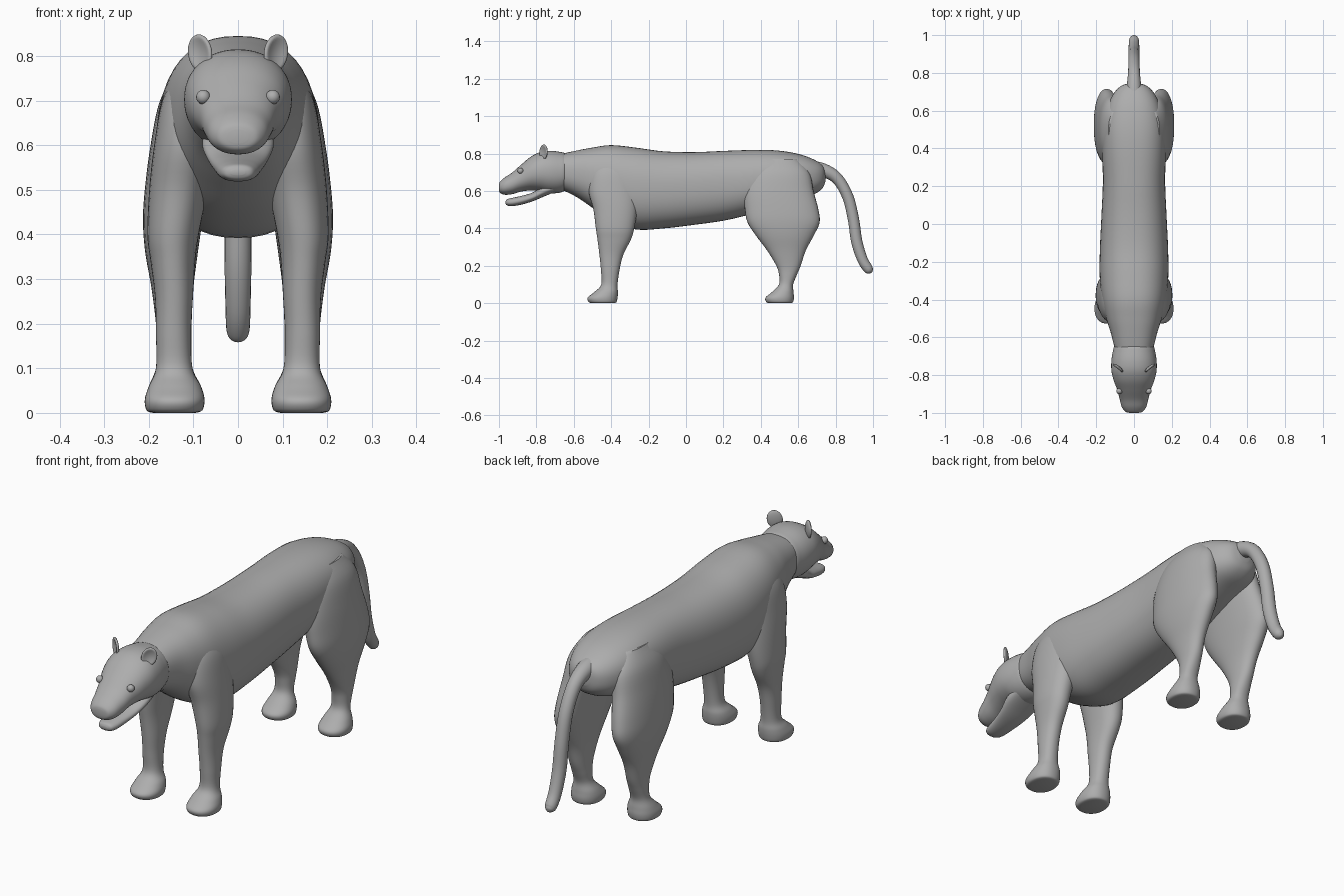
import bpy, bmesh, math
from mathutils import Vector, Matrix

fur = bpy.data.materials.new("grey_fur")
fur.diffuse_color = (0.42, 0.42, 0.42, 1)


def finish(name, bm, mirror=False):
    """Turn a bmesh into a smooth object, optionally mirrored across x."""
    bmesh.ops.recalc_face_normals(bm, faces=bm.faces)
    me = bpy.data.meshes.new(name)
    bm.to_mesh(me)
    bm.free()
    me.materials.append(fur)
    ob = bpy.data.objects.new(name, me)
    bpy.context.collection.objects.link(ob)
    if mirror:
        ob.modifiers.new("mirror", 'MIRROR').use_mirror_merge = False
    bpy.ops.object.select_all(action='DESELECT')
    ob.select_set(True)
    bpy.context.view_layer.objects.active = ob
    bpy.ops.object.shade_smooth_by_angle(angle=math.radians(50))
    return ob


def resample(pts, n=5):
    """Smooth curve through all stations."""
    p = [Vector(q) for q in pts]
    out = []
    for i in range(len(p) - 1):
        a, b, c, d = p[max(i - 1, 0)], p[i], p[i + 1], p[min(i + 2, len(p) - 1)]
        for k in range(n):
            t = k / n
            out.append(b + 0.5 * t * ((c - a) + t * ((2 * a - 5 * b + 4 * c - d)
                       + t * (3 * (b - c) + d - a))))
    return out + [p[-1]]


def oval(n=40, power=2.0):
    """Unit superellipse."""
    def f(v):
        return math.copysign(abs(v) ** (2 / power), v)
    return [(f(math.cos(a)), f(math.sin(a)))
            for a in (2 * math.pi * i / n for i in range(n))]


def skin(rings):
    """Bridge consecutive rings and cap both ends."""
    bm = bmesh.new()
    vs = [[bm.verts.new(c) for c in r] for r in rings]
    n = len(vs[0])
    for a, b in zip(vs, vs[1:]):
        for i in range(n):
            j = (i + 1) % n
            bm.faces.new((a[i], a[j], b[j], b[i]))
    bm.faces.new(vs[0])
    bm.faces.new(vs[-1])
    return bm


def loft_y(name, stations, power):
    """Stations along y: (y, bottom, top, half width)."""
    rings = [[(w * u, y, (lo + hi) / 2 + (hi - lo) / 2 * v) for u, v in oval(48, power)]
             for y, lo, hi, w in resample(stations)]
    return finish(name, skin(rings))


def loft_leg(name, stations):
    """Stations along z: (z, front y, back y, inner x, outer x)."""
    rings = [[((x0 + x1) / 2 + (x1 - x0) / 2 * u, (y0 + y1) / 2 + (y1 - y0) / 2 * v, z)
              for u, v in oval(36, 2.2)]
             for z, y0, y1, x0, x1 in resample(stations)]
    return finish(name, skin(rings), mirror=True)


# Torso with neck and rump
loft_y("body", [
    (-0.72, 0.63, 0.785, 0.085), (-0.66, 0.605, 0.80, 0.102), (-0.58, 0.565, 0.817, 0.122),
    (-0.50, 0.51, 0.832, 0.147), (-0.40, 0.445, 0.845, 0.17), (-0.27, 0.395, 0.832, 0.182),
    (-0.12, 0.40, 0.812, 0.18), (0.05, 0.42, 0.808, 0.172), (0.22, 0.445, 0.815, 0.165),
    (0.40, 0.49, 0.82, 0.168), (0.52, 0.525, 0.813, 0.163), (0.62, 0.56, 0.793, 0.14),
    (0.69, 0.585, 0.765, 0.108), (0.73, 0.615, 0.738, 0.07), (0.745, 0.65, 0.71, 0.028)], 2.35)

# Skull and muzzle
loft_y("head", [
    (-1.0, 0.605, 0.635, 0.022), (-0.994, 0.59, 0.65, 0.045), (-0.97, 0.58, 0.672, 0.064),
    (-0.93, 0.583, 0.698, 0.075), (-0.88, 0.597, 0.742, 0.088), (-0.83, 0.603, 0.783, 0.107),
    (-0.78, 0.598, 0.808, 0.119), (-0.73, 0.588, 0.815, 0.12), (-0.68, 0.59, 0.810, 0.113),
    (-0.645, 0.605, 0.80, 0.102), (-0.635, 0.64, 0.77, 0.07)], 2.15)

# Open lower jaw
loft_y("lower_jaw", [
    (-0.965, 0.533, 0.545, 0.015), (-0.957, 0.523, 0.556, 0.033), (-0.93, 0.519, 0.563, 0.044),
    (-0.88, 0.527, 0.574, 0.053), (-0.82, 0.545, 0.592, 0.066), (-0.76, 0.57, 0.63, 0.08),
    (-0.70, 0.595, 0.65, 0.075)], 2.3)

# Front legs from shoulder to paw
loft_leg("front_leg", [
    (0.0, -0.50, -0.385, 0.095, 0.19), (0.006, -0.52, -0.372, 0.08, 0.205),
    (0.03, -0.526, -0.366, 0.075, 0.209), (0.06, -0.49, -0.364, 0.083, 0.20),
    (0.10, -0.453, -0.366, 0.102, 0.184), (0.18, -0.455, -0.355, 0.105, 0.184),
    (0.26, -0.463, -0.335, 0.101, 0.186), (0.34, -0.473, -0.295, 0.096, 0.196),
    (0.40, -0.482, -0.277, 0.088, 0.203), (0.50, -0.495, -0.26, 0.068, 0.199),
    (0.60, -0.52, -0.255, 0.05, 0.188), (0.70, -0.51, -0.27, 0.04, 0.17),
    (0.77, -0.47, -0.31, 0.04, 0.135)])

# Hind legs with broad thighs
loft_leg("hind_leg", [
    (0.0, 0.45, 0.56, 0.095, 0.19), (0.006, 0.43, 0.572, 0.08, 0.205),
    (0.03, 0.425, 0.577, 0.075, 0.209), (0.06, 0.46, 0.575, 0.083, 0.20),
    (0.10, 0.497, 0.573, 0.102, 0.184), (0.15, 0.498, 0.592, 0.104, 0.182),
    (0.20, 0.483, 0.613, 0.104, 0.184), (0.28, 0.435, 0.64, 0.10, 0.194),
    (0.36, 0.375, 0.682, 0.09, 0.208), (0.43, 0.33, 0.714, 0.08, 0.213),
    (0.50, 0.315, 0.708, 0.07, 0.209), (0.60, 0.31, 0.682, 0.055, 0.196),
    (0.70, 0.34, 0.66, 0.04, 0.175), (0.77, 0.40, 0.60, 0.04, 0.135)])

# Drooping tail: (y, z, radius)
path = resample([(0.66, 0.72, 0.045), (0.74, 0.708, 0.037), (0.81, 0.665, 0.031),
                 (0.865, 0.57, 0.03), (0.895, 0.45, 0.03), (0.913, 0.33, 0.03),
                 (0.943, 0.235, 0.028), (0.972, 0.187, 0.026), (0.986, 0.172, 0.019),
                 (0.993, 0.165, 0.006)])
rings = []
for i, p in enumerate(path):
    d = path[min(i + 1, len(path) - 1)] - path[max(i - 1, 0)]
    side = Vector((0, -d.y, d.x)).normalized()
    rings.append([Vector((p.z * u, p.x, p.y)) + side * p.z * v for u, v in oval(20)])
finish("tail", skin(rings))

# Cupped ears, turned outward
bm = bmesh.new()
bmesh.ops.create_uvsphere(bm, u_segments=28, v_segments=18, radius=1)
for v in bm.verts:
    x, y, z = v.co
    r2 = x * x + z * z
    if y < 0:
        y += 1.1 * max(0, 1 - r2 / 0.75)
    v.co = (x * 0.033, y * 0.011, z * 0.042)
bm.transform(Matrix.Translation((0.085, -0.762, 0.807))
             @ Matrix.Rotation(math.radians(38), 4, 'Z')
             @ Matrix.Rotation(math.radians(14), 4, 'Y'))
finish("ear", bm, mirror=True)

# Eyes
bm = bmesh.new()
bmesh.ops.create_uvsphere(bm, u_segments=16, v_segments=10, radius=0.016)
bm.transform(Matrix.Translation((0.078, -0.885, 0.708)))
finish("eye", bm, mirror=True)
